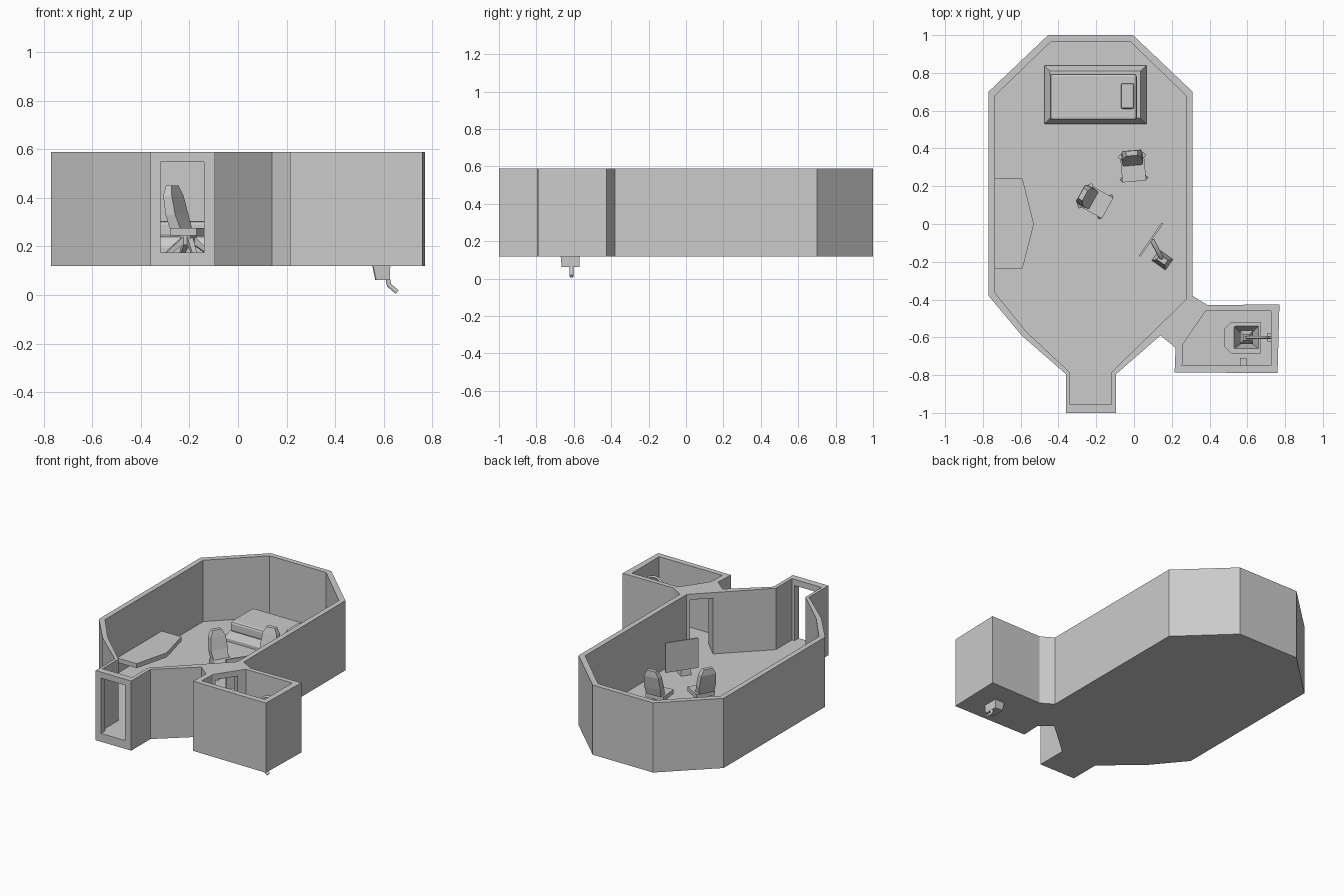
import bpy, bmesh
from math import radians, cos, sin, pi
from mathutils import Matrix

if "Cube" in bpy.data.objects:
    bpy.data.objects.remove(bpy.data.objects["Cube"])

FLOOR, BASE, TOP = 0.175, 0.119, 0.588


def loft(name, rings, loc=(0, 0, 0), rot=0, bevel=0):
    """Skin a stack of equal-sized point rings and cap both ends."""
    bm = bmesh.new()
    vs = [[bm.verts.new(p) for p in r] for r in rings]
    n = len(vs[0])
    for a, b in zip(vs, vs[1:]):
        for i in range(n):
            j = (i + 1) % n
            bm.faces.new((a[i], a[j], b[j], b[i]))
    bm.faces.new(vs[0][::-1])
    bm.faces.new(vs[-1])
    bmesh.ops.recalc_face_normals(bm, faces=bm.faces)
    if bevel:
        bmesh.ops.bevel(bm, geom=bm.edges[:], offset=bevel, segments=2,
                        profile=0.5, affect='EDGES')
    me = bpy.data.meshes.new(name)
    bm.to_mesh(me)
    bm.free()
    ob = bpy.data.objects.new(name, me)
    ob.matrix_world = Matrix.Translation(loc) @ Matrix.Rotation(radians(rot), 4, 'Z')
    bpy.context.collection.objects.link(ob)
    return ob


def ring(pts, z):
    return [(x, y, z) for x, y in pts]


def rect(x0, x1, y0, y1):
    return [(x0, y0), (x1, y0), (x1, y1), (x0, y1)]


def prism(name, pts, z0, z1, **kw):
    return loft(name, [ring(pts, z0), ring(pts, z1)], **kw)


def tube(name, pts, r):
    cu = bpy.data.curves.new(name, 'CURVE')
    cu.dimensions = '3D'
    cu.bevel_depth, cu.bevel_resolution, cu.use_fill_caps = r, 1, True
    sp = cu.splines.new('POLY')
    sp.points.add(len(pts) - 1)
    for p, co in zip(sp.points, pts):
        p.co = (*co, 1)
    ob = bpy.data.objects.new(name, cu)
    bpy.context.collection.objects.link(ob)
    return ob


def cut(ob, cutter):
    m = ob.modifiers.new('cut', 'BOOLEAN')
    m.operation, m.solver, m.object = 'DIFFERENCE', 'EXACT', cutter
    cutter.hide_render = True
    bpy.context.view_layer.objects.active = ob
    bpy.ops.object.modifier_apply(modifier=m.name)
    bpy.data.objects.remove(cutter)


# Room shell: solid outline, hollowed by both rooms and two doorways
outer = [(-.455, 1), (-.005, 1), (.31, .70), (.31, -.38), (.39, -.43), (.77, -.425),
         (.76, -.79), (.215, -.785), (.22, -.655), (.14, -.59), (-.095, -.795),
         (-.095, -1), (-.36, -1), (-.36, -.795), (-.595, -.59), (-.77, -.38), (-.77, .70)]
main_in = [(-.44, .965), (-.02, .965), (.275, .68), (.275, -.40), (-.12, -.785),
           (-.12, -.955), (-.34, -.955), (-.34, -.785), (-.57, -.57), (-.735, -.365),
           (-.735, .68)]
wash_in = [(.38, -.46), (.725, -.46), (.725, -.75), (.255, -.75), (.26, -.635)]
shell = prism('room_shell', outer, BASE, TOP)
cut(shell, prism('main_cutter', main_in, FLOOR, TOP + .1))
cut(shell, prism('wash_cutter', wash_in, FLOOR, TOP + .1))
cut(shell, prism('front_door_cutter', rect(-.32, -.14, -1.1, -.9), FLOOR, .547))
cut(shell, prism('wash_door_cutter', rect(-.12, .12, -.07, .07), FLOOR, .55,
                 loc=(.255, -.51, 0), rot=-45))

# Wall table
prism('wall_table', [(-.737, .24), (-.59, .24), (-.53, 0), (-.59, -.235), (-.737, -.235)],
      .25, .28)

# Bed
loft('bed_frame', [ring(rect(-.475, .065, .53, .84), FLOOR - .003),
                   ring(rect(-.475, .065, .53, .84), .195),
                   ring(rect(-.445, .035, .56, .81), .245)])
prism('mattress', rect(-.445, .015, .55, .795), .235, .305, bevel=.015)
prism('pillow', rect(-.07, 0, .61, .745), .295, .325, bevel=.01)


# Pilot chairs, facing local +x
def chair(prefix, x, y, rot):
    at = dict(loc=(x, y, 0), rot=rot)
    prism(prefix + '_seat', rect(-.05, .075, -.063, .063), .245, .275, **at)
    loft(prefix + '_back', [ring(rect(-.06, -.01, -.05, .05), .275),
                            ring(rect(-.075, -.03, -.057, .057), .33),
                            ring(rect(-.09, -.05, -.05, .05), .41),
                            ring(rect(-.088, -.062, -.03, .03), .45)], **at)
    prism(prefix + '_hub', rect(-.025, .025, -.025, .025), .205, .247, **at)
    for i in range(4):
        a = rot + 45 + 90 * i
        loft(prefix + f'_leg_{i + 1}',
             [[(.07, -.01, FLOOR), (.095, -.01, FLOOR), (.095, .01, FLOOR), (.07, .01, FLOOR)],
              [(.01, -.012, .215), (.025, -.012, .24), (.025, .012, .24), (.01, .012, .215)]],
             loc=(x, y, 0), rot=a)


chair('rear_chair', -.005, .30, -85)
chair('side_chair', -.205, .12, -29)

# Screen on a stand
prism('screen', rect(-.106, .106, -.005, .005), .25, .45, loc=(.09, -.083, 0), rot=55.6)
loft('screen_stand', [ring(rect(-.045, .045, -.035, .035), FLOOR - .003),
                      ring(rect(-.025, .025, -.015, .015), .30)],
     loc=(.15, -.19, 0), rot=-35)
tube('screen_arm', [(.15, -.19, .28), (.13, -.15, .33), (.095, -.085, .34)], .012)


# Wash basin: hexagonal rim, hollow bowl and drain through the floor
def hexa(x0, x1, y0, y1, c):
    return [(x0, y0 + c), (x0 + c, y0), (x1, y0), (x1, y1), (x0 + c, y1), (x0, y1 - c)]


rim = hexa(.48, .67, -.685, -.52, .035)
loft('bowl', [ring(hexa(.565, .625, -.665, -.57, .004), .062),
              ring(hexa(.553, .627, -.67, -.568, .004), .118),
              ring(hexa(.54, .64, -.675, -.56, .01), .18),
              ring(rim, .27), ring(rim, .295),
              ring(hexa(.53, .66, -.66, -.54, .005), .295),
              ring(hexa(.57, .62, -.63, -.58, .003), .19)])
tube('drain_pipe', [(.615, -.612, .075), (.622, -.612, .04), (.655, -.612, .012)], .011)

# Overhead spout, taps and wall holder
arc = [(.655 + .06 * cos(t * pi / 6), -.6, .48 + .05 * sin(t * pi / 6)) for t in range(7)]
tube('spout', [(.728, -.6, .48)] + arc, .008)
loft('spout_head', [ring(rect(.56, .63, -.635, -.565), .44),
                    ring(rect(.58, .61, -.615, -.585), .48)])
for i, y in enumerate((-.615, -.585)):
    prism(f'tap_{i + 1}', rect(.705, .728, y - .008, y + .008), .40, .42)
prism('wall_holder', rect(.56, .595, -.753, -.71), .32, .35)
